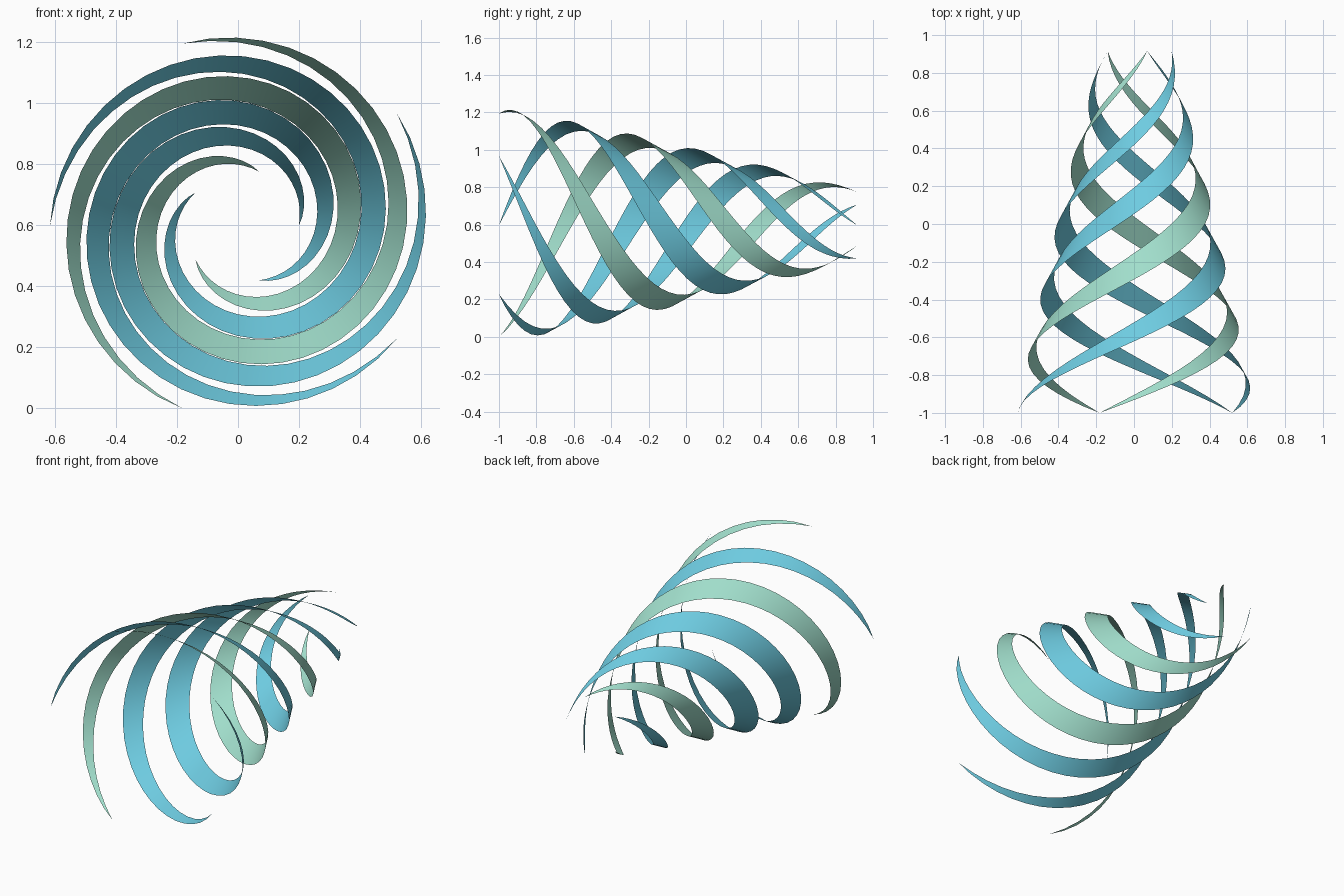
import bpy
import bmesh
from math import sin, cos, pi, radians
from mathutils import Vector

default = bpy.data.objects.get("Cube")
if default:
    bpy.data.objects.remove(default, do_unlink=True)


def make_material(name, color):
    mat = bpy.data.materials.new(name)
    mat.use_nodes = True
    mat.diffuse_color = color
    mat.node_tree.nodes["Principled BSDF"].inputs["Base Color"].default_value = color
    return mat


blue = make_material("sky blue", (0.155, 0.60, 0.75, 1))
green = make_material("mint green", (0.355, 0.73, 0.60, 1))

# Shared spiral dimensions: a cone lying along y, wide end to the front
STRANDS = 5
STEPS = 48
FRONT_Y, BACK_Y = -1.0, 0.915
FRONT_RADIUS, BACK_RADIUS = 0.628, 0.187
TURN = radians(396)
CENTRE = Vector((0.012, 0, 0.597))
HALF_DEPTH, HALF_RISE = 0.073, 0.041


def cone_point(angle, radius, y):
    return CENTRE + Vector((radius * cos(angle), y, radius * sin(angle)))


def make_ribbon(name, start, mat):
    """A flat ribbon winding along the cone, tapering to a point at both ends."""
    bm = bmesh.new()
    rows = []
    for i in range(STEPS + 1):
        t = i / STEPS
        angle = start - TURN * t
        y = FRONT_Y + (BACK_Y - FRONT_Y) * t
        radius = FRONT_RADIUS + (BACK_RADIUS - FRONT_RADIUS) * t
        if i in (0, STEPS):
            rows.append([bm.verts.new(cone_point(angle, radius, y))])
            continue
        width = sin(pi * t) ** 0.85
        rows.append([bm.verts.new(cone_point(angle, radius - s * HALF_RISE * width,
                                             y + s * HALF_DEPTH * width))
                     for s in (-1, 0, 1)])
    for a, b in zip(rows, rows[1:]):
        for k in range(2):
            corners = [a[min(k, len(a) - 1)], a[min(k + 1, len(a) - 1)],
                       b[min(k + 1, len(b) - 1)], b[min(k, len(b) - 1)]]
            face = bm.faces.new(list(dict.fromkeys(corners)))
            face.smooth = True
    # Outer side carries the normals
    bm.normal_update()
    for face in bm.faces:
        out = face.calc_center_median() - CENTRE
        out.y = 0
        if face.normal.dot(out) < 0:
            face.normal_flip()
    mesh = bpy.data.meshes.new(name)
    bm.to_mesh(mesh)
    bm.free()
    mesh.materials.append(mat)
    bpy.context.collection.objects.link(bpy.data.objects.new(name, mesh))


# Five ribbons evenly spaced around the axis
colors = [blue, green, blue, blue, green]
for n in range(STRANDS):
    make_ribbon(f"spiral_ribbon_{n + 1}", pi + n * 2 * pi / STRANDS, colors[n])
